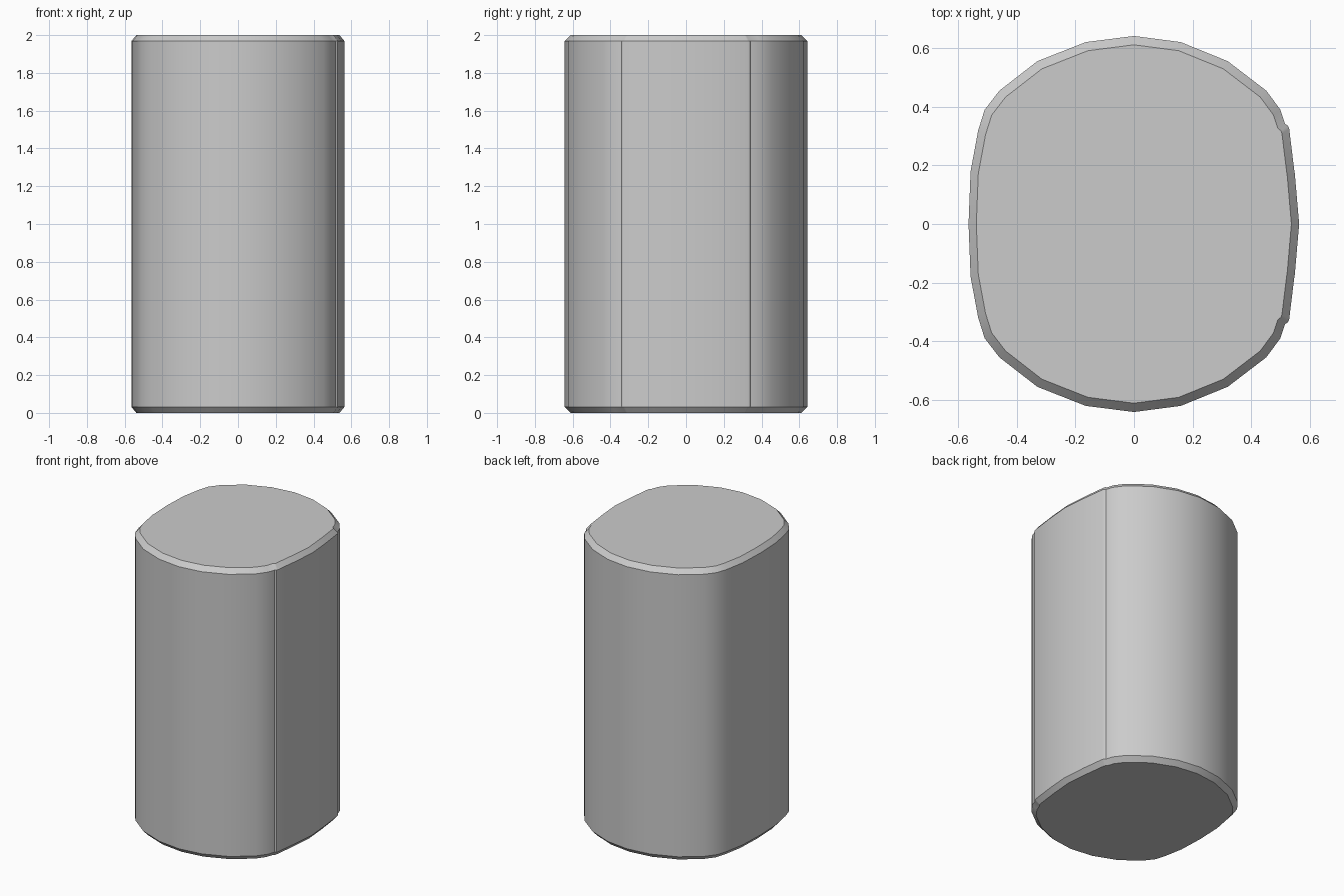
import bpy, bmesh, math

if "Cube" in bpy.data.objects:
    bpy.data.objects.remove(bpy.data.objects["Cube"])

# Half outlines (y >= 0): plain left side, slightly raised panel on the right
left = [(-0.165, 0.621), (-0.33, 0.556), (-0.46, 0.455), (-0.51, 0.39),
        (-0.532, 0.32), (-0.558, 0.18)]
right = [(0.564, 0), (0.549, 0.174), (0.547, 0.186), (0.53, 0.325), (0.526, 0.335),
         (0.516, 0.342), (0.50, 0.39), (0.452, 0.455), (0.32, 0.556), (0.16, 0.621)]
upper = right + [(0, 0.642)] + left
outline = upper + [(-0.565, 0)] + [(x, -y) for x, y in reversed(upper[1:])]

# Rings of (height, scale) give the chamfered ends
rings = [(0, 0.953), (0.032, 1), (1.968, 1), (2, 0.953)]

bm = bmesh.new()
loops = [[bm.verts.new((x * s, y * s, z)) for x, y in outline] for z, s in rings]
n = len(outline)
for a, b in zip(loops, loops[1:]):
    for i in range(n):
        j = (i + 1) % n
        bm.faces.new((a[i], a[j], b[j], b[i]))
bm.faces.new(list(reversed(loops[0])))
bm.faces.new(loops[-1])
bmesh.ops.recalc_face_normals(bm, faces=bm.faces)

# Canister body
mesh = bpy.data.meshes.new("canister_body")
bm.to_mesh(mesh)
bm.free()
body = bpy.data.objects.new("canister_body", mesh)
bpy.context.collection.objects.link(body)
bpy.context.view_layer.objects.active = body
body.select_set(True)
bpy.ops.object.shade_smooth_by_angle(angle=math.radians(32))
